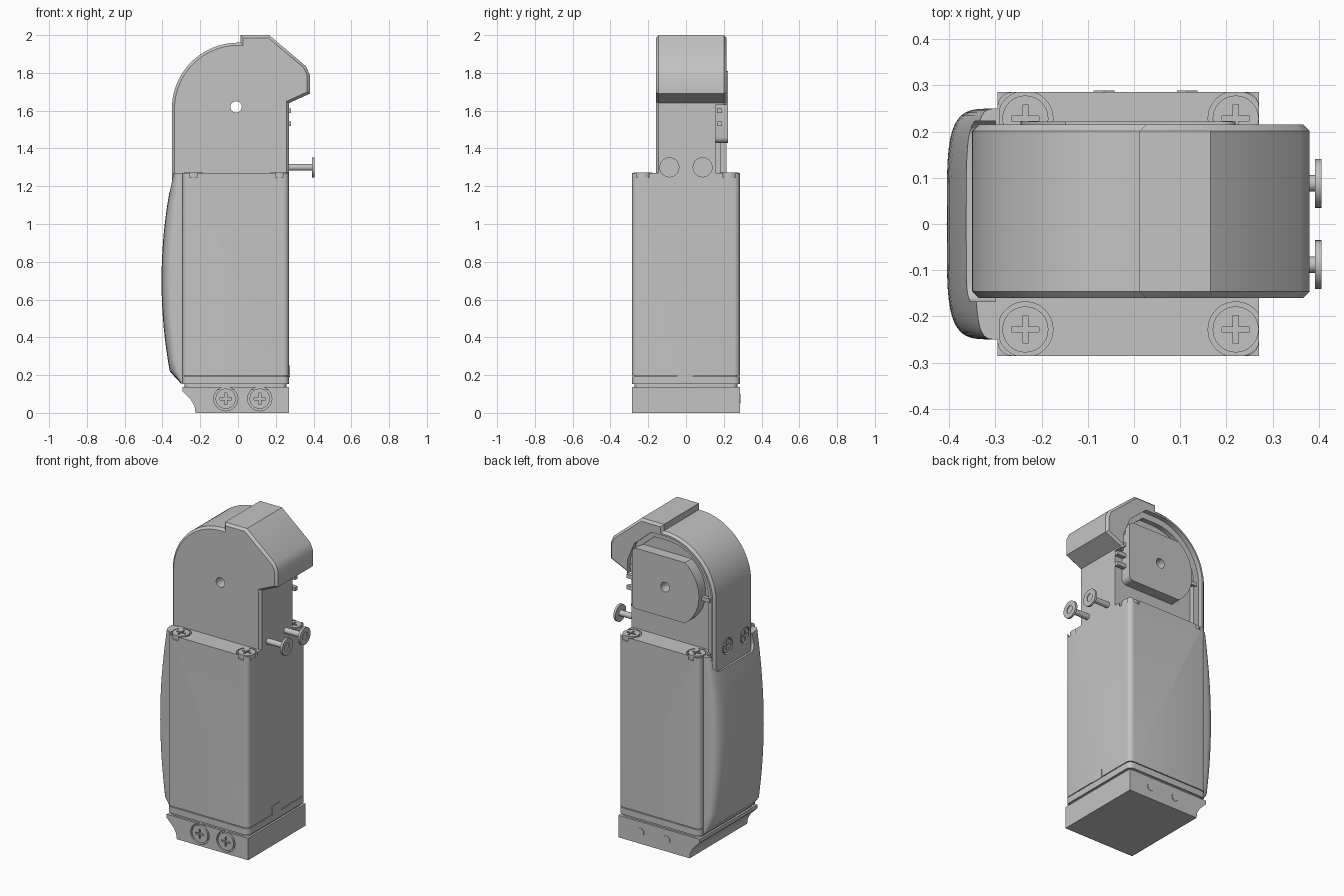
import bpy, bmesh, math
from mathutils import Vector, Matrix

cube = bpy.data.objects.get("Cube")
if cube:
    bpy.data.objects.remove(cube, do_unlink=True)

grey = bpy.data.materials.new("plain grey")
grey.use_nodes = True
GREY = (0.55, 0.55, 0.55, 1)
grey.diffuse_color = GREY
grey.node_tree.nodes["Principled BSDF"].inputs["Base Color"].default_value = GREY


def finish(name, bm):
    bmesh.ops.recalc_face_normals(bm, faces=bm.faces)
    me = bpy.data.meshes.new(name)
    bm.to_mesh(me)
    bm.free()
    me.materials.append(grey)
    ob = bpy.data.objects.new(name, me)
    bpy.context.collection.objects.link(ob)
    return ob


def prism(name, pts, a, b, chamfer=0):
    """Extrude an (x, z) outline along y from a to b, chamfering the end outlines."""
    bm = bmesh.new()
    face = bm.faces.new([bm.verts.new((x, a, z)) for x, z in pts])
    ext = bmesh.ops.extrude_face_region(bm, geom=[face])
    for v in ext["geom"]:
        if isinstance(v, bmesh.types.BMVert):
            v.co.y = b
    if chamfer:
        rim = [e for e in bm.edges if abs(e.verts[0].co.y - e.verts[1].co.y) < 1e-5]
        bmesh.ops.bevel(bm, geom=rim, offset=chamfer, segments=1, affect='EDGES')
    return finish(name, bm)


def box(name, lo, hi, radius=0, axis=2):
    """Box between two corners, with edges along one axis rounded."""
    lo, hi = Vector(lo), Vector(hi)
    bm = bmesh.new()
    bmesh.ops.create_cube(bm, size=1)
    for v in bm.verts:
        v.co = (lo + hi) / 2 + v.co * (hi - lo)
    if radius:
        others = [i for i in range(3) if i != axis]
        edges = [e for e in bm.edges if all(
            abs(e.verts[0].co[i] - e.verts[1].co[i]) < 1e-5 for i in others)]
        bmesh.ops.bevel(bm, geom=edges, offset=radius, segments=5, profile=0.5, affect='EDGES')
    return finish(name, bm)


def cylinder(name, base, direction, r, length, sides=32):
    d = Vector(direction).normalized()
    bm = bmesh.new()
    m = Matrix.Translation(Vector(base) + d * length / 2) @ d.to_track_quat('Z', 'Y').to_matrix().to_4x4()
    bmesh.ops.create_cone(bm, cap_ends=True, segments=sides, radius1=r, radius2=r,
                          depth=length, matrix=m)
    return finish(name, bm)


def cut(ob, cutter):
    mod = ob.modifiers.new("cut", 'BOOLEAN')
    mod.operation, mod.solver, mod.object = 'DIFFERENCE', 'EXACT', cutter
    with bpy.context.temp_override(object=ob, active_object=ob):
        bpy.ops.object.modifier_apply(modifier=mod.name)
    bpy.data.objects.remove(cutter, do_unlink=True)


def cross_screw(name, top, direction, r, depth):
    """Screw head whose outer face is centred on top, with a cross recess."""
    d, top = Vector(direction), Vector(top)
    head = cylinder(name, top - d * depth, d, r, depth, 24)
    axis = max(range(3), key=lambda i: abs(d[i]))
    for arm in [i for i in range(3) if i != axis]:
        half = Vector((0.0055,) * 3)
        half[arm], half[axis] = 0.03, 0.012
        cut(head, box("cutter", top - half, top + half))
    return head


def arc(cx, cz, r, start, end, n):
    angles = [math.radians(start + (end - start) * i / n) for i in range(n + 1)]
    return [(cx + r * math.cos(t), cz + r * math.sin(t)) for t in angles]


# Main body and the band under it
X0, X1, Y = -0.295, 0.27, 0.285
body = box("body", (X0, -Y, 0.197), (X1, Y, 1.27), 0.03)
band = box("lower_band", (X0, -Y, 0.152), (X1, Y, 0.192), 0.03)
box("gasket", (X0 + 0.012, -Y + 0.012, 0.12), (X1 - 0.012, Y - 0.012, 0.21), 0.03)

# Foot with a concave rear lower edge
foot = prism("foot", [(X0, 0.138), (X1, 0.138), (X1, 0), (-0.225, 0), (-0.23, 0.035),
                      (-0.25, 0.07), (-0.28, 0.1), (X0, 0.115)], -Y, Y)
for x in (-0.065, 0.115):
    cut(foot, cylinder("cutter", (x, -Y - 0.01, 0.075), (0, 1, 0), 0.064, 0.03))
    cross_screw("foot_screw", (x, -Y - 0.001, 0.075), (0, -1, 0), 0.054, 0.03)
    cylinder("foot_screw_end", (x, Y - 0.01, 0.075), (0, 1, 0), 0.026, 0.014, 6)

# Latch tab on the right face
box("latch_tab", (X1 - 0.01, -0.05, 0.19), (X1 + 0.004, 0.04, 0.25), 0.012, 0)

# Corner screws sunk in the top of the body
for x in (-0.235, 0.22):
    for y in (-0.228, 0.228):
        cut(body, cylinder("cutter", (x, y, 1.245), (0, 0, 1), 0.06, 0.05, 24))
        cross_screw("top_screw", (x, y, 1.273), (0, 0, 1), 0.05, 0.04)

# Bulging rear grip, lofted upward from rounded sections
bm = bmesh.new()
rings = []
levels = [(0.155, 0.012)]
for i in range(19):
    z = 0.22 + 1.05 * i / 18
    levels.append((z, 0.115 - 0.19 * (z - 0.7) ** 2))
for z, depth in levels:
    ring = []
    for i in range(25):
        t = math.pi * i / 24
        c, s = math.cos(t), max(math.sin(t), 0)
        ring.append(bm.verts.new((-0.29 - depth * s ** 0.45,
                                  math.copysign(0.25 * abs(c) ** 0.45, c), z)))
    rings.append(ring)
for low, high in zip(rings, rings[1:]):
    for i in range(25):
        j = (i + 1) % 25
        bm.faces.new((low[i], low[j], high[j], high[i]))
bm.faces.new(rings[0])
bm.faces.new(rings[-1])
grip = finish("rear_grip", bm)
cut(grip, box("cutter", (-0.5, -0.168, 1.17), (-0.3, 0.223, 1.6), 0.04, 0))

# Arched head with the overhanging cap
outline = arc(0, 1.61, 0.35, 180, 90, 20) + [
    (0.012, 1.96), (0.012, 2.0), (0.165, 2.0), (0.36, 1.835), (0.38, 1.79),
    (0.38, 1.69), (X1, 1.64), (X1, 1.16), (-0.35, 1.16)]
head = prism("head", outline, -0.16, 0.215, 0.014)


def recess(r, grow):
    return arc(0, 1.61, r, 180, 90, 20) + [
        (0.09, 1.61 + r), (0.19 + grow, 1.81 + grow), (0.235 + grow, 1.72), (0.235 + grow, 1.63),
        (0.3, 1.63), (0.3, 1.1), (-r, 1.1)]


cut(head, prism("cutter", recess(0.325, 0.02), 0.185, 0.3))
cut(head, prism("cutter", recess(0.285, 0), 0.155, 0.3))

# Switch module in the back of the head
module = prism("switch_module", arc(-0.01, 1.62, 0.235, 126, 234, 14) +
               arc(0.19, 1.46, 0.03, 270, 360, 5) + arc(0.19, 1.78, 0.03, 0, 90, 5), 0.15, 0.222)
for ob in (head, module):
    cut(ob, cylinder("cutter", (-0.01, -0.4, 1.62), (0, 1, 0), 0.03, 0.8))
for z in (1.53, 1.6, 1.67):
    box("contact_pin", (0.2, 0.165, z - 0.012), (0.28, 0.19, z + 0.012))
box("side_pin", (-0.3, 0.17, 1.588), (-0.23, 0.195, 1.612))

# Bolts on the right and screws on the rear wall
for y in (-0.088, 0.088):
    cylinder("bolt_shaft", (0.25, y, 1.3), (1, 0, 0), 0.018, 0.148, 20)
    bolt = cylinder("bolt_head", (0.391, y, 1.3), (1, 0, 0), 0.053, 0.014)
    cut(bolt, cylinder("cutter", (0.4, y, 1.3), (1, 0, 0), 0.026, 0.02, 6))
    cut(head, cylinder("cutter", (-0.4, y, 1.29), (1, 0, 0), 0.05, 0.065))
    cross_screw("rear_screw", (-0.348, y, 1.29), (-1, 0, 0), 0.042, 0.03)

# Smooth shading with crisp edges
bpy.ops.object.select_all(action='DESELECT')
for ob in bpy.context.collection.objects:
    if ob.type == 'MESH' and grey.name in ob.data.materials:
        ob.select_set(True)
        bpy.context.view_layer.objects.active = ob
bpy.ops.object.shade_smooth_by_angle(angle=math.radians(30))
